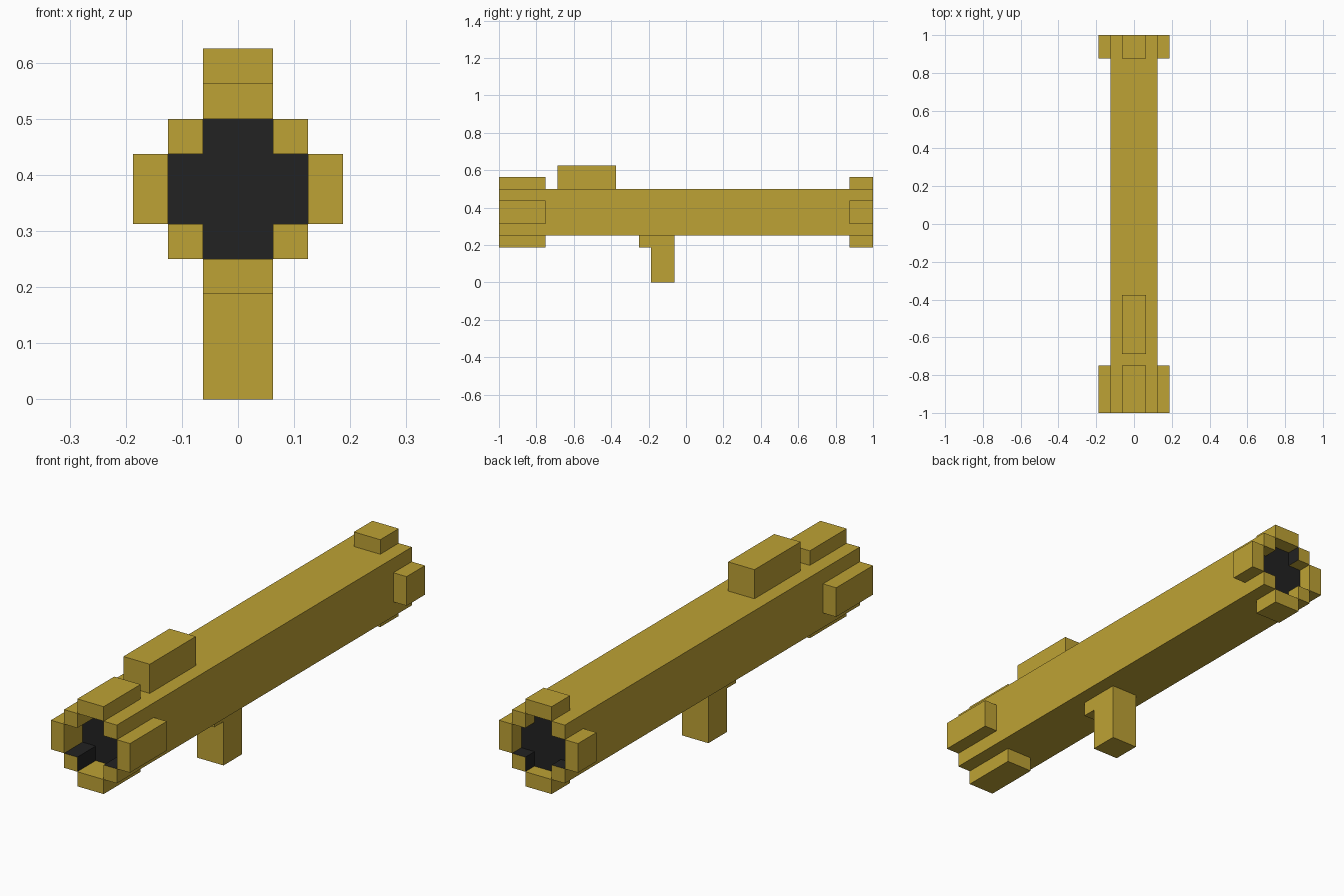
import bpy
import bmesh
from mathutils import Vector

if "Cube" in bpy.data.objects:
    bpy.data.objects.remove(bpy.data.objects["Cube"])

U = 1 / 16            # grid step of the blocky design
AXIS_Z = 6 * U        # height of the tube's centre line


def make_material(name, rgb):
    mat = bpy.data.materials.new(name)
    mat.use_nodes = True
    mat.diffuse_color = (*rgb, 1)
    bsdf = next(n for n in mat.node_tree.nodes if n.type == "BSDF_PRINCIPLED")
    bsdf.inputs["Base Color"].default_value = (*rgb, 1)
    return mat


GOLD = make_material("olive gold", (0.515, 0.361, 0.035))
DARK = make_material("bore black", (0.016, 0.016, 0.016))


def add_box(bm, low, high):
    """Add a box between two corners given in grid steps."""
    low, high = Vector(low) * U, Vector(high) * U
    for v in bmesh.ops.create_cube(bm, size=1)["verts"]:
        v.co = (low + high) / 2 + v.co * (high - low)


def finish(name, bm):
    bmesh.ops.recalc_face_normals(bm, faces=bm.faces[:])
    mesh = bpy.data.meshes.new(name)
    bm.to_mesh(mesh)
    bm.free()
    mesh.materials.append(GOLD)
    obj = bpy.data.objects.new(name, mesh)
    bpy.context.collection.objects.link(obj)
    return obj


def box(name, low, high):
    bm = bmesh.new()
    add_box(bm, low, high)
    return finish(name, bm)


# Tube: a long box whose end corners stand proud of a dark cross-shaped bore
bm = bmesh.new()
add_box(bm, (-2, -14, 4), (2, 15, 8))
for normal in ((1, 0, 0), (0, 0, 1)):
    for offset in (-U, U):
        point = Vector((0, 0, AXIS_Z)) + Vector(normal) * offset
        bmesh.ops.bisect_plane(bm, geom=bm.verts[:] + bm.edges[:] + bm.faces[:],
                               plane_co=point, plane_no=normal)
for side, depth in ((-1, 2 * U), (1, U)):
    caps = [f for f in bm.faces if f.normal.y * side > 0.9]
    corners = []
    for f in caps:
        c = f.calc_center_median()
        if abs(c.x) > U and abs(c.z - AXIS_Z) > U:
            corners.append(f)
        else:
            f.material_index = 1
    new = bmesh.ops.extrude_face_region(bm, geom=corners)["geom"]
    bmesh.ops.delete(bm, geom=[f for f in corners if f.is_valid], context="FACES_ONLY")
    bmesh.ops.translate(bm, vec=(0, side * depth, 0),
                        verts=[g for g in new if isinstance(g, bmesh.types.BMVert)])
tube = finish("tube", bm)
tube.data.materials.append(DARK)

# Collar plates around both ends
for end, y0, y1 in (("front", -16, -12), ("rear", 14, 16)):
    box(end + "_top_plate", (-1, y0, 8), (1, y1, 9))
    box(end + "_bottom_plate", (-1, y0, 3), (1, y1, 4))
    box(end + "_left_plate", (2, y0, 5), (3, y1, 7))
    box(end + "_right_plate", (-3, y0, 5), (-2, y1, 7))

# Sight on top, grip and trigger below
box("sight", (-1, -11, 8), (1, -6, 10))
box("grip", (-1, -3, 0), (1, -1, 4))
box("trigger", (-1, -4, 3), (1, -3, 4))
